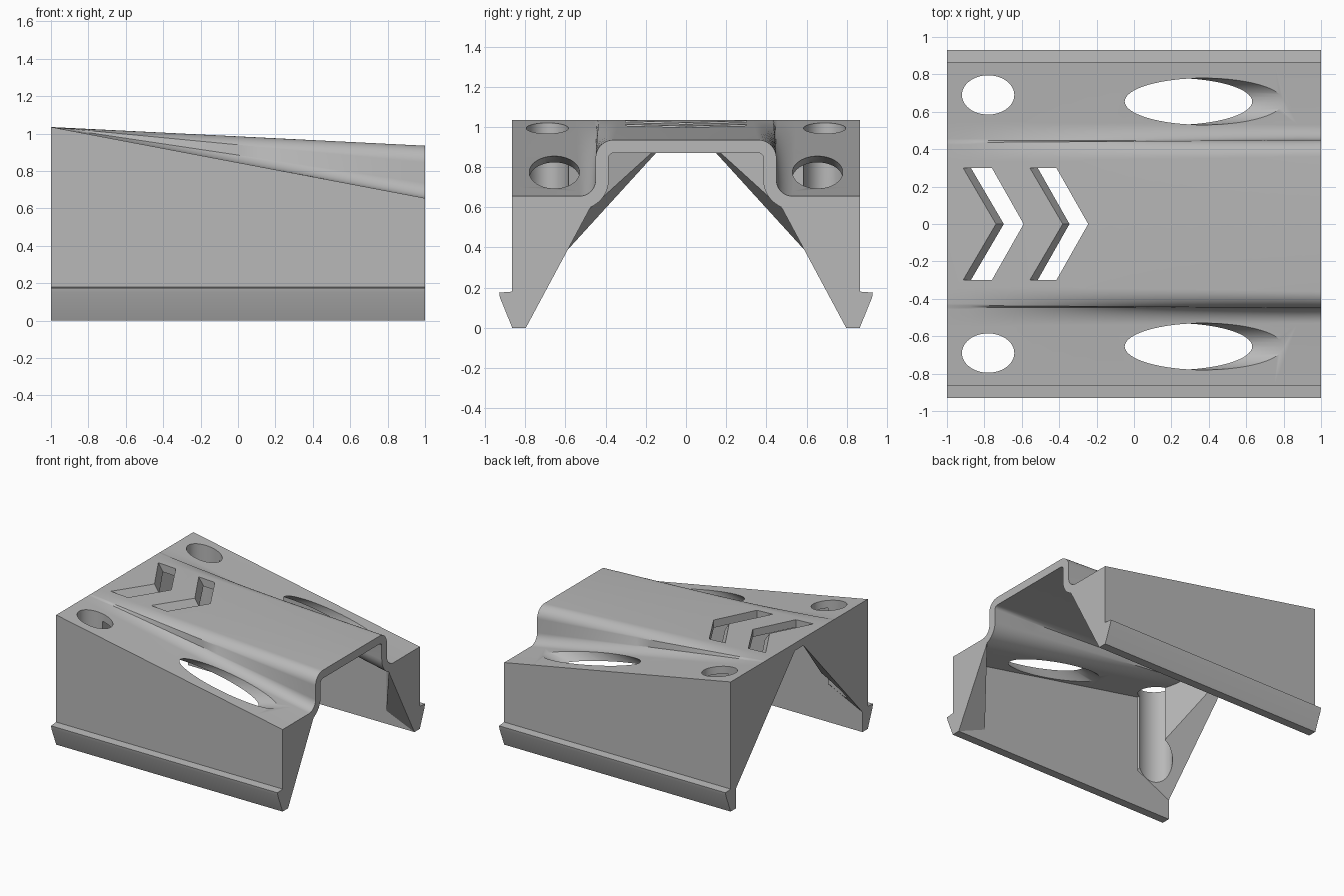
import bpy, bmesh, math
from mathutils import Matrix

cube = bpy.data.objects.get("Cube")
if cube:
    bpy.data.objects.remove(cube, do_unlink=True)

grey = bpy.data.materials.new("plain grey")
grey.use_nodes = True
grey.diffuse_color = (0.48, 0.48, 0.48, 1)
grey.node_tree.nodes["Principled BSDF"].inputs["Base Color"].default_value = (0.48, 0.48, 0.48, 1)


def finish(name, bm):
    bmesh.ops.recalc_face_normals(bm, faces=bm.faces)
    mesh = bpy.data.meshes.new(name)
    bm.to_mesh(mesh)
    bm.free()
    mesh.materials.append(grey)
    obj = bpy.data.objects.new(name, mesh)
    bpy.context.collection.objects.link(obj)
    return obj


def loft(name, rings):
    """Skin a row of closed rings and cap both ends."""
    bm = bmesh.new()
    rows = [[bm.verts.new(p) for p in ring] for ring in rings]
    n = len(rows[0])
    for a, b in zip(rows, rows[1:]):
        for i in range(n):
            j = (i + 1) % n
            bm.faces.new((a[i], a[j], b[j], b[i]))
    bm.faces.new(rows[0])
    bm.faces.new(rows[-1])
    return finish(name, bm)


def hull(name, points):
    bm = bmesh.new()
    for p in points:
        bm.verts.new(p)
    bmesh.ops.convex_hull(bm, input=bm.verts)
    return finish(name, bm)


def rod(name, radii, length, matrix):
    bm = bmesh.new()
    bmesh.ops.create_cone(bm, cap_ends=True, segments=64, radius1=1, radius2=1, depth=length,
                          matrix=matrix @ Matrix.Diagonal((*radii, 1, 1)))
    return finish(name, bm)


def combine(target, tool, operation):
    mod = target.modifiers.new(operation, 'BOOLEAN')
    mod.operation = operation
    mod.solver = 'EXACT'
    mod.object = tool
    bpy.context.view_layer.objects.active = target
    bpy.ops.object.modifier_apply(modifier=mod.name)
    bpy.data.objects.remove(tool, do_unlink=True)


# Shell: flat section at one end blending into a raised channel at the other
STEPS = 10


def step_curve(r_top, r_low):
    """Rounded step from the crown down to the shoulder."""
    pts = []
    for i in range(STEPS + 1):
        a = math.pi / 2 * (1 - i / STEPS)
        pts.append((0.36 + r_top * math.cos(a), 0.845 + r_top * math.sin(a)))
    for i in range(STEPS + 1):
        a = math.pi + math.pi / 2 * i / STEPS
        pts.append((0.53 + r_low * math.cos(a), 0.735 + r_low * math.sin(a)))
    return pts


def flat_curve(z):
    n = 2 * STEPS + 1
    return [(0.33 + 0.22 * i / n, z) for i in range(n + 1)]


LIP = [(0.865, 0.18), (0.93, 0.175), (0.926, 0.15), (0.865, 0)]


def half_section(outer, inner):
    return (outer + [(0.865, outer[-1][1])] + LIP
            + [(0.797, 0), (0.797, inner[-1][1])] + inner[::-1])


low_end = half_section(flat_curve(1.035), flat_curve(0.975))
high_end = half_section(step_curve(0.09, 0.08), step_curve(0.025, 0.145))


def section(t):
    half = [(a[0] + (b[0] - a[0]) * t, a[1] + (b[1] - a[1]) * t)
            for a, b in zip(low_end, high_end)]
    ring = half + [(-y, z) for y, z in half[::-1]]
    return [(2 * t - 1, y, z) for y, z in ring]


shell = loft("cover_shell", [section(i / 16) for i in range(17)])

# Corner gussets stiffening the side walls at both ends
for s in (-1, 1):
    front = [(1, 0.797, 0), (1, 0.83, 0), (1, 0.83, 0.62), (1, 0.475, 0.6),
             (0.75, 0.80, 0.1), (0.75, 0.83, 0.1), (0.75, 0.83, 0.65), (0.75, 0.80, 0.65)]
    rear = [(-1, 0.797, 0.16), (-1, 0.83, 0.16), (-1, 0.83, 0.99), (-1, 0.04, 0.99),
            (-0.7, 0.80, 0.3), (-0.7, 0.83, 0.3), (-0.7, 0.83, 0.93), (-0.7, 0.80, 0.93)]
    for pts in (front, rear):
        combine(shell, hull("gusset", [(x, s * y, z) for x, y, z in pts]), 'UNION')

# Screw holes and slanted access holes
for s in (-1, 1):
    combine(shell, rod("screw_hole", (0.14, 0.105), 1.1,
                       Matrix.Translation((-0.78, s * 0.69, 0.72))), 'DIFFERENCE')
    tilt = Matrix.Translation((0.375, s * 0.655, 0.774)) @ Matrix.Rotation(math.radians(79), 4, 'Y')
    combine(shell, rod("access_hole", (0.16, 0.125), 1.7, tilt), 'DIFFERENCE')

# Arrow-shaped slots with a sloping rear wall
for shift in (0, 0.345):
    rings = []
    for z, rim in ((1.1, -0.96), (0.95, -0.86), (0.8, -0.86)):
        rings.append([(x + shift, y, z) for x, y in (
            (rim, -0.3), (-0.76, -0.3), (-0.59, 0), (-0.76, 0.3), (rim, 0.3), (rim + 0.17, 0))])
    combine(shell, loft("arrow_slot", rings), 'DIFFERENCE')

bpy.ops.object.select_all(action='DESELECT')
shell.select_set(True)
bpy.context.view_layer.objects.active = shell
bpy.ops.object.shade_smooth_by_angle(angle=math.radians(30))
